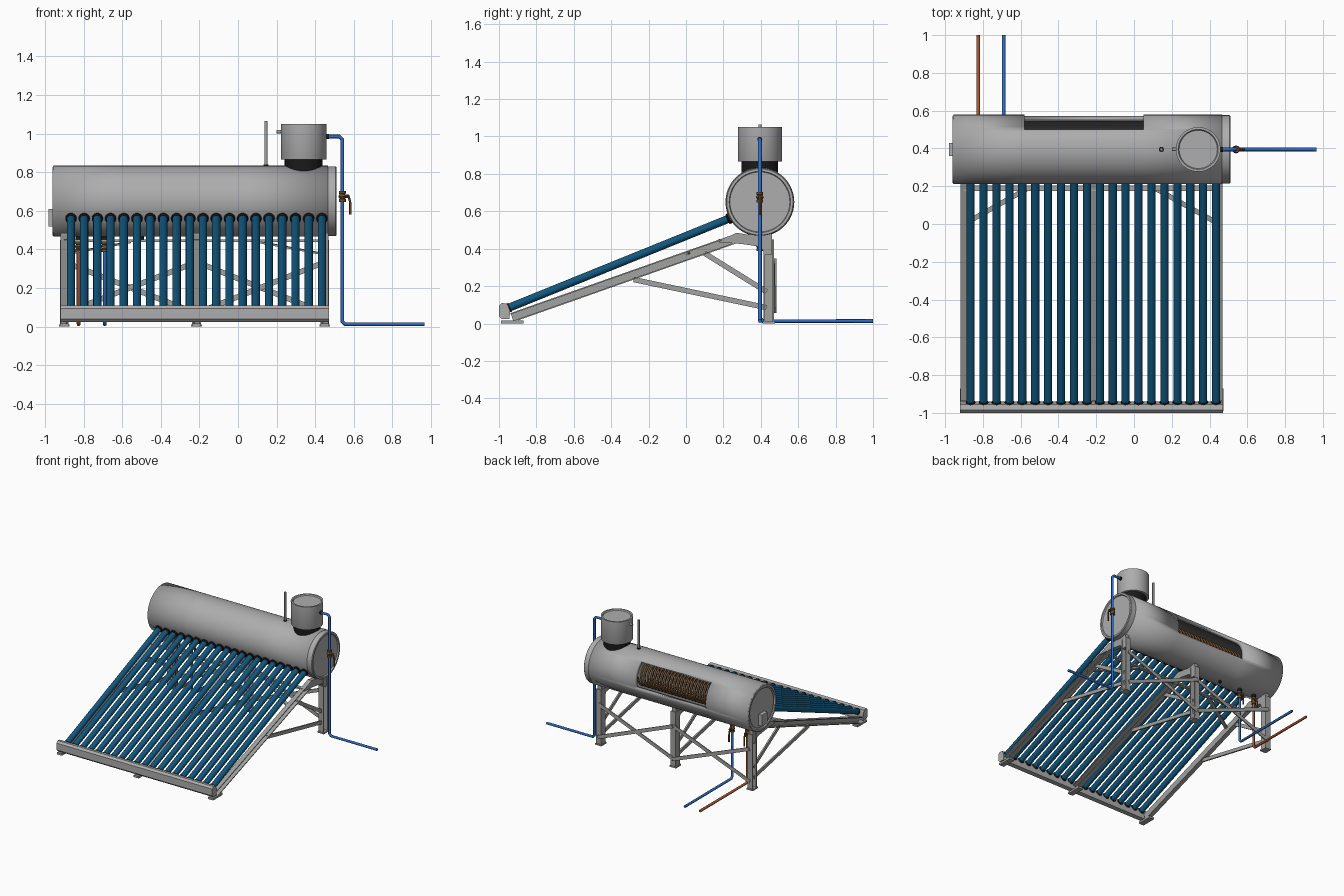
import bpy, bmesh
from math import sin, cos, pi, radians
from mathutils import Vector, Matrix

cube = bpy.data.objects.get("Cube")
if cube:
    bpy.data.objects.remove(cube, do_unlink=True)


def material(name, r, g, b):
    m = bpy.data.materials.new(name)
    m.use_nodes = True
    m.diffuse_color = (r, g, b, 1)
    m.node_tree.nodes["Principled BSDF"].inputs["Base Color"].default_value = (r, g, b, 1)
    return m


STEEL = material("tank grey", .42, .42, .42)
FRAME = material("frame grey", .36, .36, .35)
LINER = material("dark liner", .12, .12, .12)
GLASS = material("tube blue", .006, .095, .21)
COLD = material("cold pipe blue", .03, .15, .55)
HOT = material("hot pipe orange", .45, .09, .03)
BRASS = material("valve brown", .15, .07, .025)
RUBBER = material("black rubber", .01, .01, .01)

CY, CZ, R = .395, .65, .184           # storage tank axis and radius
X = Vector((1, 0, 0))
Z = Vector((0, 0, 1))


def finish(name, bm, mat, fix=True):
    if fix:
        bmesh.ops.recalc_face_normals(bm, faces=bm.faces)
    me = bpy.data.meshes.new(name)
    bm.to_mesh(me)
    bm.free()
    me.materials.append(mat)
    ob = bpy.data.objects.new(name, me)
    bpy.context.collection.objects.link(ob)
    bpy.ops.object.select_all(action='DESELECT')
    ob.select_set(True)
    bpy.context.view_layer.objects.active = ob
    bpy.ops.object.shade_smooth_by_angle(angle=radians(35))
    return ob


def lathe(name, profile, base, axis, mat, steps=24):
    """Spin (radius, height) pairs around an axis starting at base."""
    bm = bmesh.new()
    vs = [bm.verts.new((r, 0, h)) for r, h in profile]
    es = [bm.edges.new(p) for p in zip(vs, vs[1:])]
    bmesh.ops.spin(bm, geom=vs + es, cent=(0, 0, 0), axis=(0, 0, 1), angle=2 * pi, steps=steps)
    bmesh.ops.remove_doubles(bm, verts=bm.verts, dist=1e-5)
    turn = Vector(axis).to_track_quat('Z', 'Y').to_matrix().to_4x4()
    bm.transform(Matrix.Translation(base) @ turn)
    return finish(name, bm, mat)


def rod(name, p, q, r, mat, steps=16):
    p, q = Vector(p), Vector(q)
    n = (q - p).length
    return lathe(name, [(0, 0), (r, 0), (r, n), (0, n)], p, q - p, mat, steps)


def beam(name, p, q, profile, mat=FRAME, side=X):
    """Extrude a (side, up) profile from p to q."""
    p, q, bm = Vector(p), Vector(q), bmesh.new()
    up = (q - p).normalized().cross(side).normalized()
    face = bm.faces.new([bm.verts.new(p + side * s + up * u) for s, u in profile])
    ext = bmesh.ops.extrude_face_region(bm, geom=[face])
    bmesh.ops.translate(bm, vec=q - p, verts=[v for v in ext["geom"] if isinstance(v, bmesh.types.BMVert)])
    return finish(name, bm, mat)


def rect(w, h):
    return [(-w / 2, -h / 2), (w / 2, -h / 2), (w / 2, h / 2), (-w / 2, h / 2)]


def channel(w, h, out):
    """C section whose open side faces the sign of out."""
    t, a, b = .007, w / 2, h / 2
    pts = [(-a, -b), (a, -b), (a, t - b), (t - a, t - b), (t - a, b - t), (a, b - t), (a, b), (-a, b)]
    return [(s * out, u) for s, u in pts]


def pipe(name, pts, r, mat, bend=.015):
    """Round pipe with small chamfered bends."""
    pts = [Vector(p) for p in pts]
    path = [pts[0]]
    for a, b, c in zip(pts, pts[1:], pts[2:]):
        path += [b + (a - b).normalized() * bend, b + (c - b).normalized() * bend] if bend else [b]
    path.append(pts[-1])
    cu = bpy.data.curves.new(name, 'CURVE')
    cu.dimensions, cu.bevel_depth, cu.bevel_resolution, cu.use_fill_caps = '3D', r, 2, True
    sp = cu.splines.new('POLY')
    sp.points.add(len(path) - 1)
    for pt, co in zip(sp.points, path):
        pt.co = (*co, 1)
    cu.materials.append(mat)
    ob = bpy.data.objects.new(name, cu)
    bpy.context.collection.objects.link(ob)


def repeat(ob, count, step):
    m = ob.modifiers.new("row", 'ARRAY')
    m.count, m.use_relative_offset, m.use_constant_offset = count, False, True
    m.constant_offset_displace = (step, 0, 0)


# Storage tank shell with an inspection window at the back
bm = bmesh.new()
stations, N = [-.955, -.58, .05, .465], 72
rings = [[bm.verts.new((x, CY + R * cos(2 * pi * i / N), CZ + R * sin(2 * pi * i / N))) for i in range(N)]
         for x in stations]
for k in range(3):
    for i in range(N):
        if k == 1 and (i < 11 or i >= N - 3):
            continue
        j = (i + 1) % N
        bm.faces.new((rings[k][i], rings[k][j], rings[k + 1][j], rings[k + 1][i]))
shell = finish("storage_tank", bm, STEEL, fix=False)
shell.data.materials.append(LINER)
wall = shell.modifiers.new("wall", 'SOLIDIFY')
wall.thickness, wall.offset, wall.material_offset = .03, -1, 1

# Dished tank ends
dish = [(0, 0), (R - .01, 0), (R - .003, .004), (R - .003, .048), (R - .007, .052),
        (R - .02, .052), (R - .024, .042), (0, .042)]
lathe("tank_end_left", dish, (.458, CY, CZ), X, STEEL, 64)
lathe("tank_end_right", dish, (-.908, CY, CZ), -X, STEEL, 64)
beam("thermostat_box", (-.965, CY, .52), (-.965, CY, .61), rect(.03, .07), STEEL)

# Heat exchanger coil
turns, seg = 24, 16
pipe("heat_coil", [(-.62 + .71 * i / (turns * seg), CY + .09 * cos(2 * pi * i / seg), CZ + .09 * sin(2 * pi * i / seg))
                   for i in range(turns * seg + 1)], .008, BRASS, bend=0)

# Feed tank, its neck and fittings
FX = .34
lathe("feed_tank", [(0, 0), (.116, 0), (.118, .004), (.118, .185), (.106, .185), (.101, .176), (0, .176)],
      (FX, CY, .865), Z, STEEL, 48)
rod("feed_neck", (FX, CY, .77), (FX, CY, .868), .098, RUBBER, 40)
rod("feed_stub", (.2, CY, 1.01), (.23, CY, 1.01), .009, FRAME)
rod("feed_outlet", (.45, CY, .985), (.472, CY, .985), .013, RUBBER)
rod("vent_pipe", (.145, CY, .8), (.145, CY, 1.065), .008, FRAME)
rod("vent_seal", (.145, CY, .81), (.145, CY, .84), .014, RUBBER)

# Water pipes
pipe("feed_pipe", [(.46, CY, .985), (.54, CY, .985), (.54, CY, .013), (.965, CY, .013)], .01, COLD)
for label, x, mat in (("hot", -.825, HOT), ("cold", -.69, COLD)):
    pipe(label + "_pipe", [(x, CY, .5), (x, CY, .013), (x, 1, .013)], .01, mat)
    rod(label + "_seal", (x, CY, .45), (x, CY, .48), .016, RUBBER)
rod("drain_plug", (-.5, CY, .452), (-.5, CY, .48), .012, RUBBER)


def valve(name, x, z, out):
    p, out = Vector((x, CY, z)), Vector(out)
    lathe(name + "_body", [(0, -.028), (.018, -.028), (.018, -.014), (.014, -.012), (.021, 0), (.014, .012),
                           (.018, .014), (.018, .028), (0, .028)], p, Z, BRASS, 12)
    rod(name + "_stem", p, p + out * .035, .009, BRASS, 10)
    a = p + out * .03 + Z * .006
    b = p + out * .042 - Z * .03
    pipe(name + "_handle", [a, b, b - Z * .065], .006, BRASS, .008)


valve("feed_valve", .54, .675, (1, 0, 0))
valve("hot_valve", -.825, .415, (0, 1, 0))
valve("cold_valve", -.69, .415, (0, 1, 0))

# Evacuated glass tubes with seals at both ends
FIRST, STEP = -.865, .0684
low, high = Vector((FIRST, -.955, .081)), Vector((FIRST, .25, .569))
slope = (high - low).normalized()
repeat(rod("glass_tubes", low, high, .0215, GLASS, 20), 20, STEP)
top = Vector((FIRST, .235, .563))
repeat(lathe("upper_seals", [(0, -.016), (.024, -.016), (.029, -.01), (.029, .02), (0, .02)], top, slope, RUBBER, 20),
       20, STEP)
repeat(rod("lower_seals", low, low + slope * .016, .025, RUBBER, 20), 20, STEP)

# Trough holding the lower tube ends
trough = [(-1, .04), (-1, .095), (-.985, .11), (-.955, .105), (-.94, .065), (-.945, .025), (-.985, .025)]
beam("tube_trough", (-.92, 0, 0), (.47, 0, 0), [(y, z) for y, z in trough], STEEL, Vector((0, 1, 0)))

# Support trusses: rail, foot, leg, cradle plate and side braces
cradle = [(.17, .435), (.27, .485), (.33, .475), (.46, .478), (.46, .37), (.42, .37), (.4, .41), (.3, .425)]
for name, x, out in (("right", -.9, -1), ("middle", -.215, 1), ("left", .45, 1)):
    beam(name + "_rail", (x, -.93, .032), (x, .27, .455), channel(.036, .05, out))
    beam(name + "_foot", (x, -.99, .008), (x, -.87, .008), rect(.045, .016))
    beam(name + "_leg", (x, .443, 0), (x, .443, .45), channel(.045, .055, out))
    beam(name + "_leg_foot", (x, .41, .006), (x, .475, .006), rect(.055, .012))
    beam(name + "_cradle", (x - .018, 0, 0), (x + .018, 0, 0), cradle, side=Vector((0, 1, 0)))
    beam(name + "_upper_brace", (x, .1, .375), (x, .43, .17), rect(.012, .028))
    beam(name + "_lower_brace", (x, -.28, .235), (x, .43, .085), rect(.012, .028))

# Cross bracing between trusses
FLAT = Vector((0, 1, 0))
for name, a, b in (("right", -.9, -.215), ("left", -.215, .45)):
    beam(name + "_cross_rise", (a, .472, .07), (b, .472, .335), rect(.008, .028), side=FLAT)
    beam(name + "_cross_fall", (a, .48, .335), (b, .48, .07), rect(.008, .028), side=FLAT)
beam("upper_tie", (-.9, .19, .445), (.45, .19, .445), rect(.03, .012), side=FLAT)
beam("right_corner_tie", (-.9, 0, .375), (-.56, .19, .438), rect(.026, .01), side=Vector((-.5, .87, 0)))
beam("left_corner_tie", (.45, 0, .375), (.11, .19, .438), rect(.026, .01), side=Vector((.5, .87, 0)))
